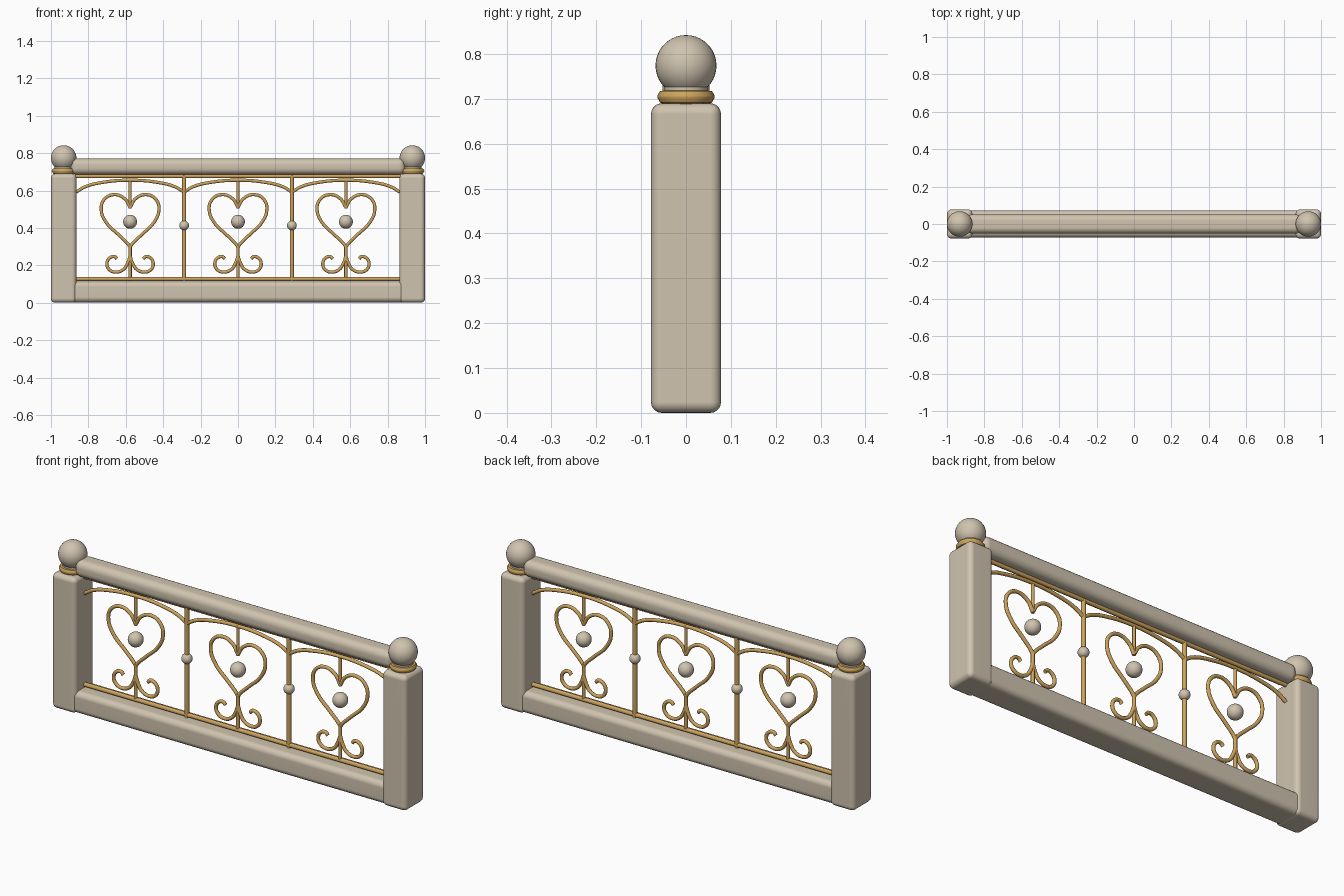
import bpy
import bmesh
from math import cos, sin, pi
from mathutils import Vector

if "Cube" in bpy.data.objects:
    bpy.data.objects.remove(bpy.data.objects["Cube"])


def material(name, rgb):
    m = bpy.data.materials.new(name)
    m.use_nodes = True
    m.diffuse_color = (*rgb, 1)
    m.node_tree.nodes["Principled BSDF"].inputs["Base Color"].default_value = (*rgb, 1)
    return m


STONE = material("pale stone", (0.63, 0.55, 0.43))
GOLD = material("warm gold", (0.62, 0.37, 0.11))


def add_object(name, data, mat):
    ob = bpy.data.objects.new(name, data)
    bpy.context.collection.objects.link(ob)
    data.materials.append(mat)
    return ob


def from_bmesh(name, bm, mat):
    bmesh.ops.recalc_face_normals(bm, faces=bm.faces[:])
    for f in bm.faces:
        f.smooth = True
    me = bpy.data.meshes.new(name)
    bm.to_mesh(me)
    bm.free()
    return add_object(name, me, mat)


def rounded_box(name, centre, size, radius, mat):
    bm = bmesh.new()
    bmesh.ops.create_cube(bm, size=1)
    bmesh.ops.scale(bm, vec=size, verts=bm.verts)
    bmesh.ops.translate(bm, vec=centre, verts=bm.verts)
    bmesh.ops.bevel(bm, geom=bm.edges[:], offset=radius, segments=5,
                    profile=0.5, affect="EDGES")
    ob = from_bmesh(name, bm, mat)
    mod = ob.modifiers.new("weighted normals", "WEIGHTED_NORMAL")
    mod.keep_sharp = True
    return ob


def ball(name, centre, radius, mat):
    bm = bmesh.new()
    bmesh.ops.create_uvsphere(bm, u_segments=32, v_segments=20, radius=radius)
    bmesh.ops.translate(bm, vec=centre, verts=bm.verts)
    return from_bmesh(name, bm, mat)


def lathe(name, x, profile, mat, steps=32):
    bm = bmesh.new()
    rings = [[bm.verts.new((x + r * cos(2 * pi * i / steps), r * sin(2 * pi * i / steps), z))
              for i in range(steps)] for r, z in profile]
    for a, b in zip(rings, rings[1:]):
        for i in range(steps):
            j = (i + 1) % steps
            bm.faces.new((a[i], a[j], b[j], b[i]))
    bm.faces.new(rings[0])
    bm.faces.new(rings[-1])
    ob = from_bmesh(name, bm, mat)
    ob.data.set_sharp_from_angle(angle=0.6)
    return ob


def rod(name, points, radius, mat=GOLD, straight=False):
    """Round bar through (x, z) points in the y = 0 plane, turned into a mesh."""
    cu = bpy.data.curves.new(name, "CURVE")
    cu.dimensions = "3D"
    cu.bevel_depth = radius
    cu.bevel_resolution = 3
    cu.resolution_u = 8
    cu.use_fill_caps = True
    sp = cu.splines.new("POLY" if straight else "BEZIER")
    pts = sp.points if straight else sp.bezier_points
    pts.add(len(points) - 1)
    for p, (x, z) in zip(pts, points):
        if straight:
            p.co = (x, 0, z, 1)
        else:
            p.co = Vector((x, 0, z))
            p.handle_left_type = p.handle_right_type = "AUTO"
    tmp = bpy.data.objects.new(name, cu)
    bpy.context.collection.objects.link(tmp)
    bpy.context.view_layer.update()
    dg = bpy.context.evaluated_depsgraph_get()
    me = bpy.data.meshes.new_from_object(tmp.evaluated_get(dg))
    bpy.data.objects.remove(tmp)
    me.materials.clear()
    ob = add_object(name, me, mat)
    me.shade_smooth()
    me.set_sharp_from_angle(angle=0.9)
    return ob


# Stone frame
rounded_box("base_rail", (0, 0, 0.058), (1.9, 0.144, 0.112), 0.028, STONE)
rounded_box("top_rail", (0, 0, 0.728), (1.79, 0.104, 0.086), 0.034, STONE)

# Posts with gold collars and ball finials
COLLAR = [(0.05, 0.688), (0.058, 0.692), (0.064, 0.703), (0.064, 0.707),
          (0.058, 0.717), (0.05, 0.718)]
for side, s in (("right", -1), ("left", 1)):
    x = s * 0.932
    rounded_box(side + "_post", (x, 0, 0.345), (0.136, 0.156, 0.69), 0.024, STONE)
    lathe(side + "_collar", x, COLLAR, GOLD)
    lathe(side + "_finial_neck", x, [(0.048, 0.7), (0.048, 0.735)], STONE)
    ball(side + "_finial", (x, 0, 0.774), 0.068, STONE)

# Gold bars along the frame and between the panels
rod("upper_bar", [(-0.88, 0.676), (0.88, 0.676)], 0.01, straight=True)
rod("lower_bar", [(-0.88, 0.127), (0.88, 0.127)], 0.011, straight=True)
for side, s in (("right", -1), ("left", 1)):
    rod(side + "_divider", [(s * 0.288, 0.115), (s * 0.288, 0.68)], 0.011, straight=True)
    ball(side + "_divider_bead", (s * 0.288, 0, 0.413), 0.026, STONE)

# Scrollwork half shapes, mirrored in every panel
HEART = [(0, 0.51), (0.03, 0.557), (0.088, 0.578), (0.14, 0.55), (0.154, 0.495),
         (0.128, 0.43), (0.06, 0.362), (0.012, 0.315), (0, 0.298)]
SCROLL = [(0, 0.25), (0.013, 0.212), (0.036, 0.178), (0.078, 0.164), (0.112, 0.178),
          (0.124, 0.21), (0.108, 0.24), (0.082, 0.246), (0.07, 0.234)]
ARCH = [(-0.288, 0.592), (-0.24, 0.62), (-0.15, 0.643), (0, 0.655),
        (0.15, 0.643), (0.24, 0.62), (0.288, 0.592)]

for panel, cx in (("right", -0.577), ("middle", 0), ("left", 0.577)):
    rod(panel + "_arch", [(cx + x, z) for x, z in ARCH], 0.009)
    rod(panel + "_heart_hanger", [(cx, 0.505), (cx, 0.66)], 0.008, straight=True)
    rod(panel + "_heart_stem", [(cx, 0.12), (cx, 0.31)], 0.009, straight=True)
    ball(panel + "_heart_bead", (cx, 0, 0.433), 0.037, STONE)
    for half, s in (("a", -1), ("b", 1)):
        rod(panel + "_heart_half_" + half, [(cx + s * x, z) for x, z in HEART], 0.009)
        rod(panel + "_scroll_" + half, [(cx + s * x, z) for x, z in SCROLL], 0.009)
